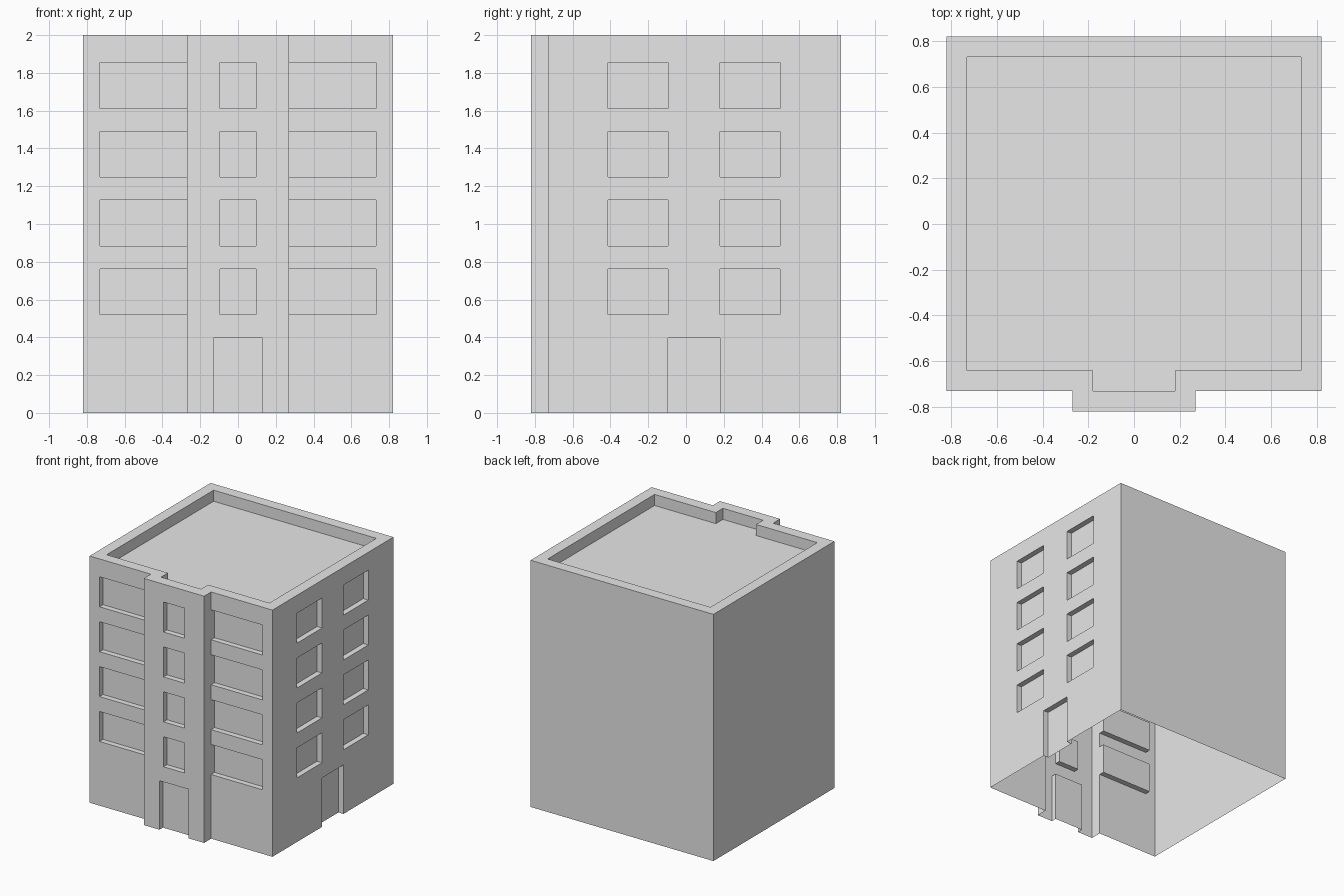
import bpy, bmesh
from mathutils import Vector

if "Cube" in bpy.data.objects:
    bpy.data.objects.remove(bpy.data.objects["Cube"])

H, ROOF, DEPTH, T = 2.0, 1.91, 0.045, 0.09
UP = Vector((0, 0, 1))

grey = bpy.data.materials.new("plain_grey")
grey.diffuse_color = (0.8, 0.8, 0.8, 1)
grey.use_nodes = True
grey.node_tree.nodes["Principled BSDF"].inputs["Base Color"].default_value = grey.diffuse_color


def quad(bm, pts, normal):
    """Add a face turned towards the given normal."""
    f = bm.faces.new([bm.verts.new(p) for p in pts])
    f.normal_update()
    if f.normal.dot(normal) < 0:
        f.normal_flip()


def finish(bm, name):
    bmesh.ops.remove_doubles(bm, verts=bm.verts, dist=1e-5)
    me = bpy.data.meshes.new(name)
    bm.to_mesh(me)
    bm.free()
    me.materials.append(grey)
    bpy.context.collection.objects.link(bpy.data.objects.new(name, me))


def wall(name, a, b, openings):
    """Sheet wall from a to b with recessed openings (u0, u1, z0, z1)."""
    a, b = Vector((*a, 0)), Vector((*b, 0))
    u = (b - a).normalized()
    out = u.cross(UP)
    P = lambda s, z, d=0: a + u * s + UP * z - out * d
    bm = bmesh.new()
    us = sorted({0, (b - a).length, *[v for o in openings for v in o[:2]]})
    us = [s for i, s in enumerate(us) if i == 0 or s - us[i - 1] > 1e-4]
    zs = sorted({0, H, *[v for o in openings for v in o[2:]]})
    # flat wall cells around the openings
    for s0, s1 in zip(us, us[1:]):
        for z0, z1 in zip(zs, zs[1:]):
            s, z = (s0 + s1) / 2, (z0 + z1) / 2
            if not any(o[0] < s < o[1] and o[2] < z < o[3] for o in openings):
                quad(bm, [P(s0, z0), P(s1, z0), P(s1, z1), P(s0, z1)], out)
    # recessed panes with jambs, heads and sills
    for s0, s1, z0, z1 in openings:
        quad(bm, [P(s0, z0, DEPTH), P(s1, z0, DEPTH), P(s1, z1, DEPTH), P(s0, z1, DEPTH)], out)
        for s, n in ((s0, u), (s1, -u)):
            quad(bm, [P(s, z0), P(s, z1), P(s, z1, DEPTH), P(s, z0, DEPTH)], n)
        for z, n in ((z0, UP), (z1, -UP)):
            if z > 0:
                quad(bm, [P(s0, z), P(s1, z), P(s1, z, DEPTH), P(s0, z, DEPTH)], n)
    finish(bm, name)


# window rows on four floors
rows = [(0.52 + 0.364 * i, 0.763 + 0.364 * i) for i in range(4)]
stack = lambda u0, u1: [(u0, u1, z0, z1) for z0, z1 in rows]

# building outline with the front bay, counter-clockwise
W, F, B = 0.82, -0.73, 0.27
outer = [(W, W), (-W, W), (-W, F), (-B, F), (-B, -W), (B, -W), (B, F), (W, F)]
parts = [
    ("back_wall", []),
    ("left_wall", []),
    ("front_left_wall", stack(W - 0.73, W - B)),
    ("bay_left_side", []),
    ("bay_front", stack(B - 0.094, B + 0.094) + [(B - 0.13, B + 0.13, 0, 0.397)]),
    ("bay_right_side", []),
    ("front_right_wall", stack(0, 0.73 - B)),
    ("right_wall", stack(-0.413 - F, -0.095 - F) + stack(0.18 - F, 0.498 - F)
     + [(-0.095 - F, 0.18 - F, 0, 0.397)]),
]
for i, (name, openings) in enumerate(parts):
    wall(name, outer[i], outer[(i + 1) % 8], openings)

# parapet top and inner faces, following the outline inset
b, f, w = B - T, F + T, W - T
inner = [(w, w), (-w, w), (-w, f), (-b, f), (-b, -w), (b, -w), (b, f), (w, f)]
bm = bmesh.new()
for i in range(8):
    j = (i + 1) % 8
    o0, o1 = Vector((*outer[i], H)), Vector((*outer[j], H))
    i0, i1 = Vector((*inner[i], H)), Vector((*inner[j], H))
    quad(bm, [o0, o1, i1, i0], UP)
    drop = UP * (H - ROOF)
    quad(bm, [i0, i1, i1 - drop, i0 - drop], -(i1 - i0).cross(UP))
finish(bm, "parapet")

# sunken roof deck
bm = bmesh.new()
quad(bm, [(x, y, ROOF) for x, y in inner], UP)
finish(bm, "roof_deck")
